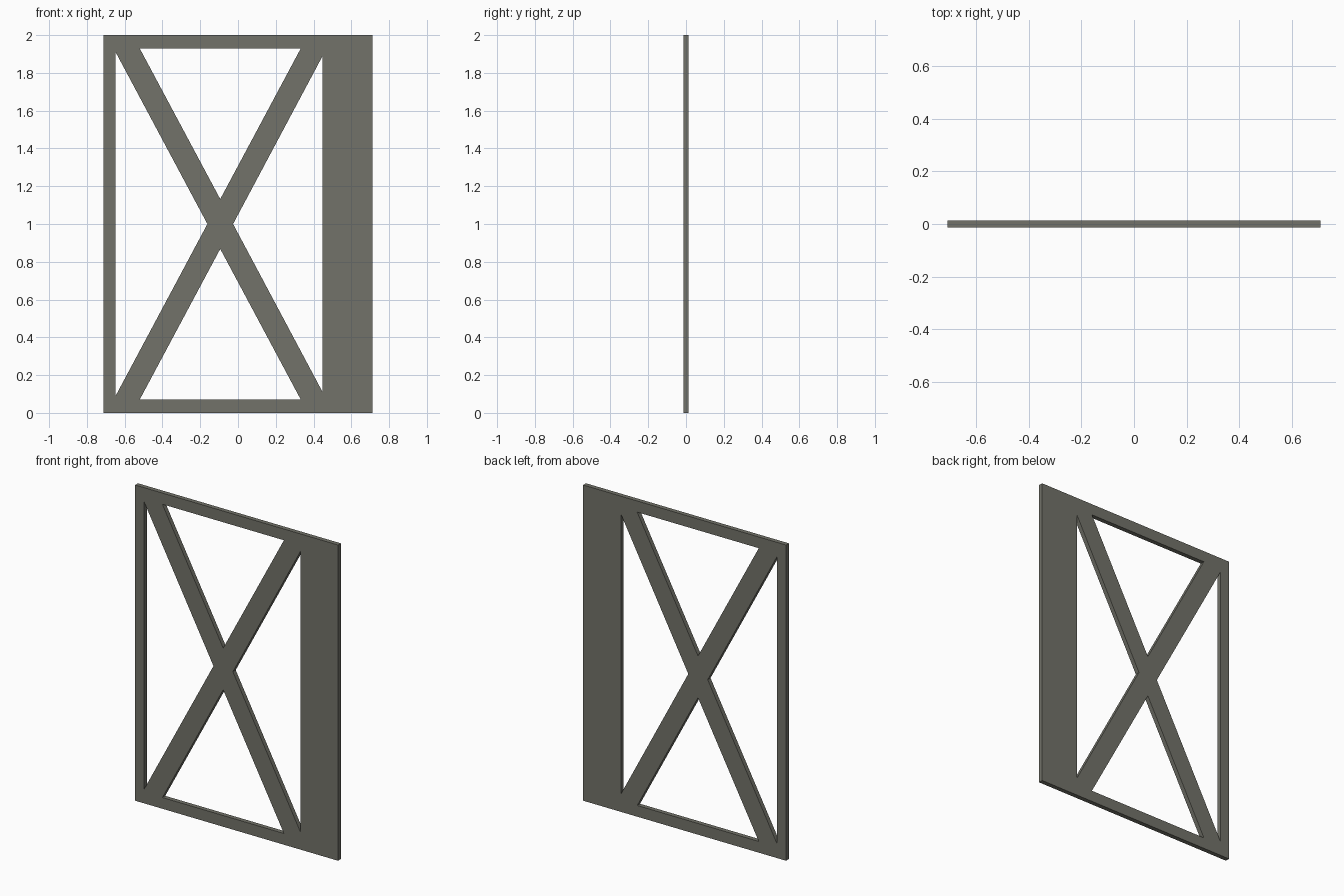
import bpy
import math

if "Cube" in bpy.data.objects:
    bpy.data.objects.remove(bpy.data.objects["Cube"])

HALF_W, HEIGHT, HALF_T = 0.711, 2.0, 0.0142
MID = HEIGHT / 2
LEFT, RIGHT = -0.648, 0.447        # inner edges of the narrow stile and wide panel
CX = -0.094                        # crossing point of the braces

# One flat colour
mat = bpy.data.materials.new("warm_grey")
mat.diffuse_color = (0.17, 0.17, 0.142, 1.0)
mat.use_nodes = True
mat.node_tree.nodes["Principled BSDF"].inputs["Base Color"].default_value = mat.diffuse_color


def flip(pts):
    """Mirror an outline about the mid height."""
    return [(x, HEIGHT - z) for x, z in pts]


# Outer outline and the four triangular openings between the braces
outline = [(-HALF_W, 0), (HALF_W, 0), (HALF_W, HEIGHT), (-HALF_W, HEIGHT)]
left_opening = [(LEFT, 0.09), (LEFT, 1.91), (-0.162, MID)]
right_opening = [(RIGHT, 0.112), (RIGHT, 1.888), (-0.026, MID)]
top_opening = [(-0.52, 1.929), (0.332, 1.929), (CX, 1.132)]

# Filled profile with holes, extruded to the panel thickness
curve = bpy.data.curves.new("braced_panel_profile", 'CURVE')
curve.dimensions = '2D'
curve.fill_mode = 'BOTH'
curve.extrude = HALF_T
for pts in (outline, left_opening, right_opening, top_opening, flip(top_opening)):
    sp = curve.splines.new('POLY')
    sp.points.add(len(pts) - 1)
    for p, (x, z) in zip(sp.points, pts):
        p.co = (x, z, 0, 1)
    sp.use_cyclic_u = True
curve.materials.append(mat)

panel = bpy.data.objects.new("braced_panel", curve)
bpy.context.collection.objects.link(panel)
panel.rotation_euler = (math.radians(90), 0, 0)

# Turn into a flat-shaded mesh
bpy.context.view_layer.objects.active = panel
panel.select_set(True)
bpy.ops.object.convert(target='MESH')
bpy.ops.object.transform_apply(location=False, rotation=True, scale=False)
bpy.ops.object.mode_set(mode='EDIT')
bpy.ops.mesh.select_all(action='SELECT')
bpy.ops.mesh.remove_doubles(threshold=0.0001)
bpy.ops.mesh.normals_make_consistent(inside=False)
bpy.ops.object.mode_set(mode='OBJECT')
bpy.ops.object.shade_flat()
